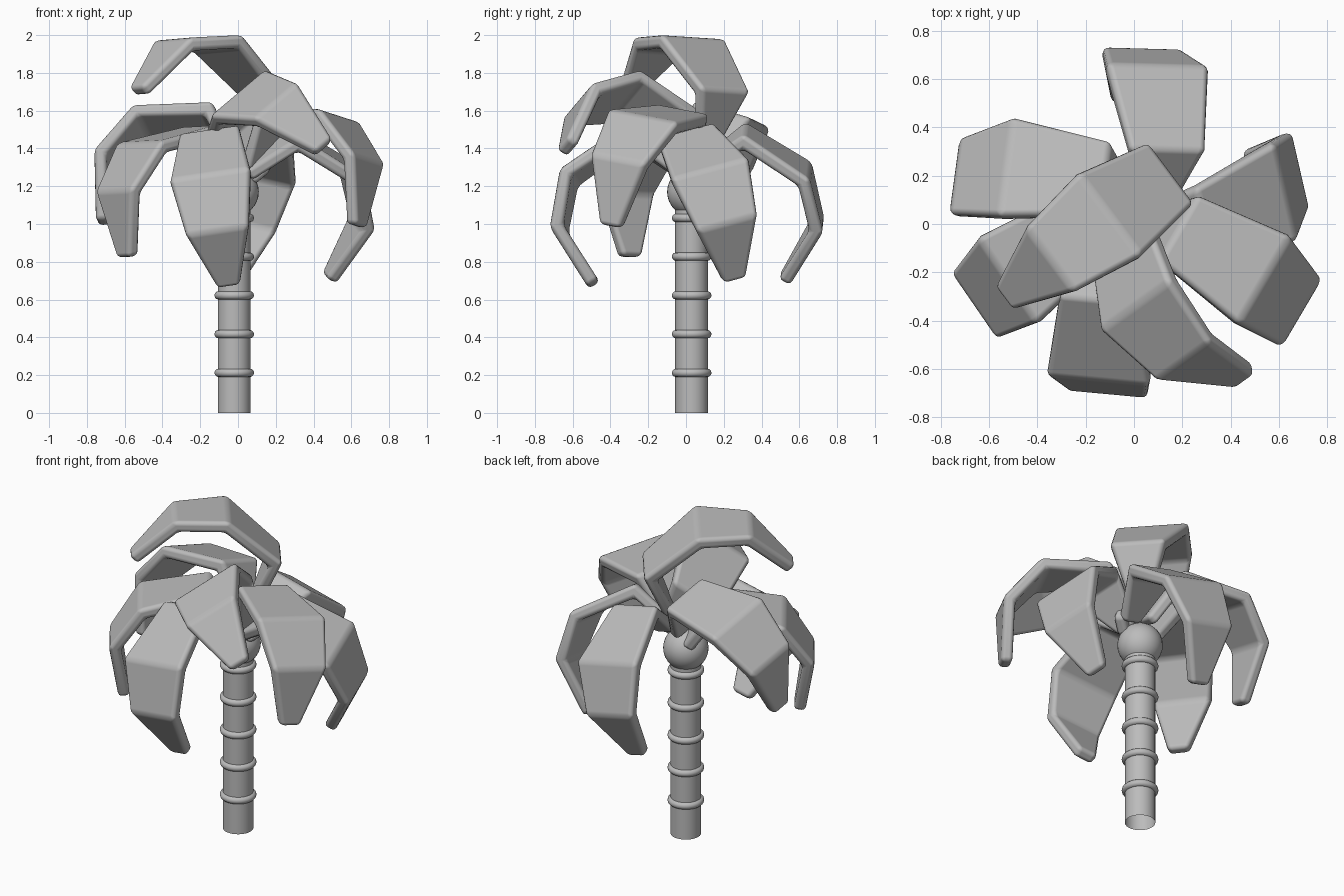
import bpy
from math import radians

cube = bpy.data.objects.get("Cube")
if cube:
    bpy.data.objects.remove(cube, do_unlink=True)

grey = bpy.data.materials.new("mid_grey")
grey.use_nodes = True
GREY = (0.5, 0.5, 0.5, 1)
grey.diffuse_color = GREY
for node in grey.node_tree.nodes:
    if node.type == 'BSDF_PRINCIPLED':
        node.inputs["Base Color"].default_value = GREY

TRUNK_X, TRUNK_Y = -0.02, 0.03


def finish(name):
    """Name, colour and smooth the object that was just added."""
    obj = bpy.context.object
    obj.name = name
    obj.data.materials.append(grey)
    bpy.ops.object.shade_smooth_by_angle(angle=radians(40))


# Trunk: open tube
bpy.ops.mesh.primitive_cylinder_add(vertices=48, radius=0.087, depth=1.12,
                                    end_fill_type='NOTHING',
                                    location=(TRUNK_X, TRUNK_Y, 0.56))
finish("trunk")

# Evenly spaced rings around the trunk
for i in range(5):
    bpy.ops.mesh.primitive_torus_add(major_segments=48, minor_segments=12,
                                     major_radius=0.083, minor_radius=0.022,
                                     location=(TRUNK_X, TRUNK_Y, 0.212 + 0.205 * i))
    finish(f"trunk_ring_{i + 1}")

# Ball that the leaves grow from
bpy.ops.mesh.primitive_uv_sphere_add(segments=32, ring_count=16, radius=0.13,
                                     location=(TRUNK_X, TRUNK_Y, 1.17))
finish("crown_ball")

# Leaf stations from base to tip: forward, up, half width
STATIONS = [(-0.16, -0.60, 0.06), (-0.30, -0.29, 0.16), (0, 0, 0.215),
            (0.31, 0, 0.168), (0.575, -0.245, 0.06)]


def leaf_mesh():
    """One folded strip, shared by every leaf."""
    verts = [(x, side * w, z) for x, z, w in STATIONS for side in (-1, 1)]
    faces = [(i, i + 2, i + 3, i + 1) for i in range(0, len(verts) - 2, 2)]
    mesh = bpy.data.meshes.new("leaf")
    mesh.from_pydata(verts, [], faces)
    for poly in mesh.polygons:
        poly.use_smooth = True
    mesh.materials.append(grey)
    return mesh


def add_leaf(name, mesh, place, heading, droop, roll):
    obj = bpy.data.objects.new(name, mesh)
    bpy.context.collection.objects.link(obj)
    obj.location = place
    obj.rotation_euler = (radians(roll), radians(droop), radians(heading))
    thick = obj.modifiers.new("thickness", 'SOLIDIFY')
    thick.thickness = 0.068
    thick.offset = -1
    thick.use_even_offset = True
    edge = obj.modifiers.new("round_edges", 'BEVEL')
    edge.width = 0.025
    edge.segments = 3
    edge.limit_method = 'ANGLE'
    edge.angle_limit = radians(30)
    edge.harden_normals = True


# Name, middle of the main fold, heading, droop and roll in degrees
LEAVES = [
    ("top_leaf", (-0.10, 0.04, 1.99), -143, 2, 3),
    ("high_front_leaf", (0.0, -0.34, 1.70), -49, 8, 35),
    ("right_back_leaf", (-0.53, 0.24, 1.575), 190, 46, 24),
    ("left_front_leaf", (0.54, -0.23, 1.575), -41, 48, -14),
    ("right_front_leaf", (-0.525, -0.235, 1.435), 217, 56, 3),
    ("front_leaf", (-0.15, -0.65, 1.265), -56, 77, 40),
    ("back_leaf", (0.1, 0.66, 1.285), 133, 72, 46),
    ("left_back_leaf", (0.63, 0.13, 1.295), 56, 69, 45),
]
shared = leaf_mesh()
for name, place, heading, droop, roll in LEAVES:
    add_leaf(name, shared, place, heading, droop, roll)
